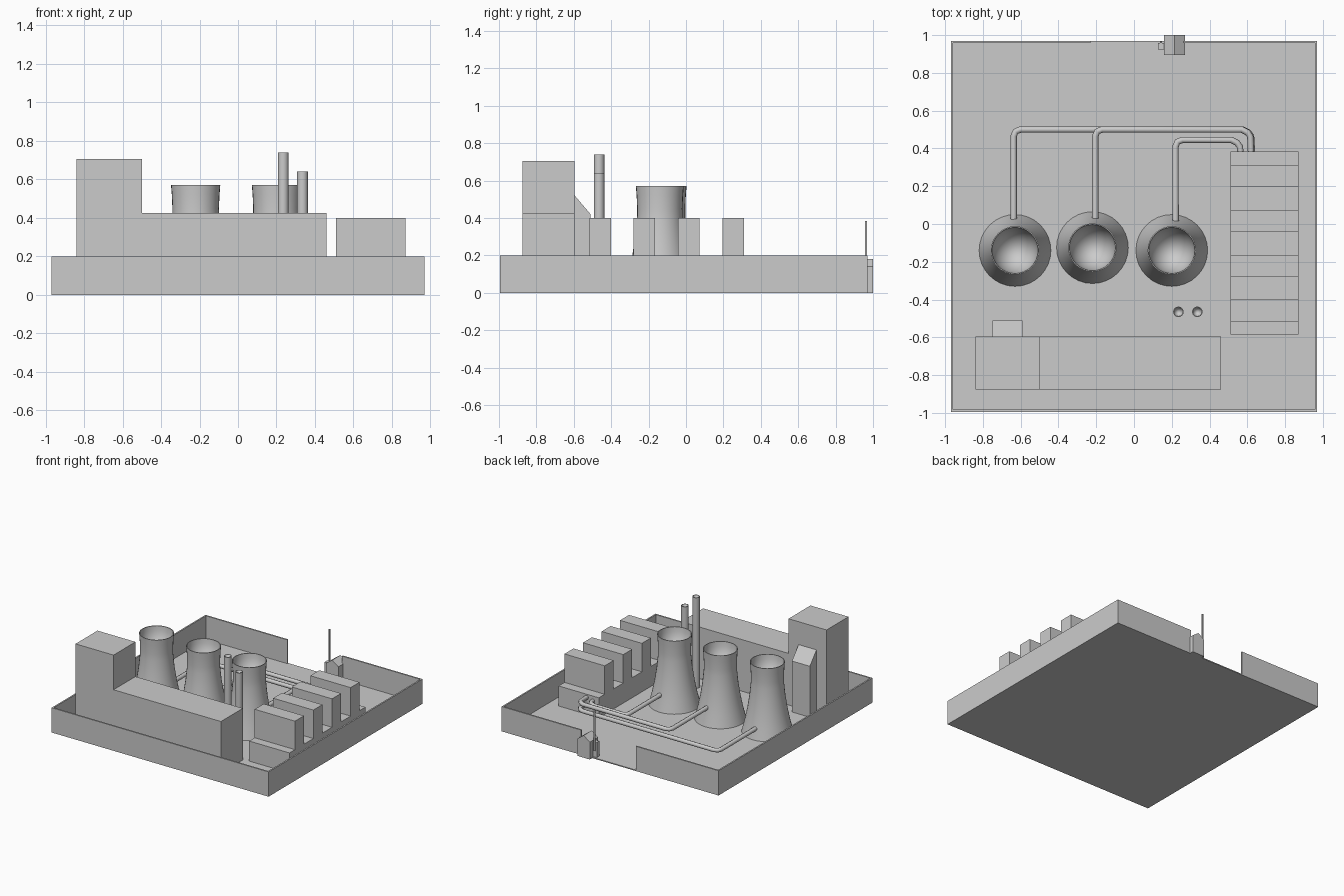
import bpy, bmesh, math

if "Cube" in bpy.data.objects:
    bpy.data.objects.remove(bpy.data.objects["Cube"])


def finish(name, bm, smooth=False):
    bmesh.ops.recalc_face_normals(bm, faces=bm.faces)
    me = bpy.data.meshes.new(name)
    bm.to_mesh(me)
    bm.free()
    ob = bpy.data.objects.new(name, me)
    bpy.context.collection.objects.link(ob)
    if smooth:
        bpy.ops.object.select_all(action='DESELECT')
        bpy.context.view_layer.objects.active = ob
        ob.select_set(True)
        bpy.ops.object.shade_smooth_by_angle(angle=math.radians(50))
    return ob


def prism(name, pts, vec):
    """Extrude a closed polygon of 3D points along vec."""
    bm = bmesh.new()
    f = bm.faces.new([bm.verts.new(p) for p in pts])
    r = bmesh.ops.extrude_face_region(bm, geom=[f])
    bmesh.ops.translate(bm, vec=vec, verts=[v for v in r['geom'] if isinstance(v, bmesh.types.BMVert)])
    return finish(name, bm)


def box(name, x0, x1, y0, y1, z0, z1):
    return prism(name, [(x0, y0, z0), (x1, y0, z0), (x1, y1, z0), (x0, y1, z0)], (0, 0, z1 - z0))


def lathe(name, x, y, profile, n):
    """Spin (radius, height) points about a vertical axis."""
    bm = bmesh.new()
    vs = [bm.verts.new((r, 0, z)) for r, z in profile]
    es = [bm.edges.new(p) for p in zip(vs, vs[1:])]
    bmesh.ops.spin(bm, geom=vs + es, cent=(0, 0, 0), axis=(0, 0, 1), angle=2 * math.pi, steps=n)
    bmesh.ops.remove_doubles(bm, verts=bm.verts, dist=1e-5)
    bmesh.ops.translate(bm, vec=(x, y, 0), verts=bm.verts)
    return finish(name, bm, True)


def pipe(name, pts, r=0.017):
    cu = bpy.data.curves.new(name, 'CURVE')
    cu.dimensions = '3D'
    cu.bevel_depth = r
    cu.bevel_resolution = 2
    cu.use_fill_caps = True
    sp = cu.splines.new('POLY')
    sp.points.add(len(pts) - 1)
    for p, co in zip(sp.points, pts):
        p.co = (*co, 1)
    ob = bpy.data.objects.new(name, cu)
    bpy.context.collection.objects.link(ob)


# Ground slab and perimeter wall with a gateway at the back
W, F, B, T = 0.97, -0.995, 0.97, 0.012
box("ground", -W, W, F, B, 0, 0.008)
box("wall_front", -W, W, F, F + T, 0, 0.2)
for s, n in ((-1, "left"), (1, "right")):
    a, b = sorted((s * W, s * (W - T)))
    box("wall_" + n, a, b, F + T, B - T, 0, 0.2)
box("wall_back_left", -W, -0.23, B - T, B, 0, 0.2)
box("wall_back_right", 0.26, W, B - T, B, 0, 0.2)

# Main hall with tall end block and sloped annex
prism("main_hall", [(-0.84, -0.875, 0), (0.46, -0.875, 0), (0.46, -0.875, 0.425), (-0.5, -0.875, 0.425),
                    (-0.5, -0.875, 0.705), (-0.84, -0.875, 0.705)], (0, 0.28, 0))
prism("annex", [(-0.75, -0.595, 0), (-0.75, -0.51, 0), (-0.75, -0.51, 0.42), (-0.75, -0.595, 0.52)], (0.16, 0, 0))

# Stepped building: low base with four raised bays
side = [(-0.585, 0), (-0.585, 0.17)]
for y in (-0.515, -0.28, -0.042, 0.195):
    side += [(y, 0.17), (y, 0.4), (y + 0.115, 0.4), (y + 0.115, 0.17)]
side += [(0.385, 0.17), (0.385, 0)]
prism("stepped_building", [(0.51, y, z) for y, z in side], (0.36, 0, 0))

# Cooling towers with hollow tops
shell = [(0.192, 0), (0.167, 0.1), (0.147, 0.2), (0.132, 0.3), (0.122, 0.4), (0.121, 0.45), (0.124, 0.52), (0.128, 0.57)]
bowl = [(0.122 * math.cos(a), 0.57 - 0.17 * math.sin(a)) for a in [i * math.pi / 14 for i in range(7)]] + [(0, 0.4)]
towers = [(-0.63, -0.14), (-0.22, -0.125), (0.2, -0.14)]
for i, (x, y) in enumerate(towers):
    lathe(f"cooling_tower_{i + 1}", x, y, shell + bowl, 32)

# Chimneys
for i, (x, h) in enumerate(((0.235, 0.74), (0.335, 0.64))):
    lathe(f"chimney_{i + 1}", x, -0.465, [(0.028, 0), (0.028, h), (0.024, h), (0.016, h - 0.02), (0, h - 0.03)], 16)

# Pipes from each tower to the stepped building
for i, (x, y, xe, z) in enumerate(((-0.637, 0.5, 0.62, 0.09), (-0.205, 0.5, 0.615, 0.145), (0.22, 0.445, 0.56, 0.13))):
    c = 0.035
    pipe(f"pipe_{i + 1}", [(x, -0.02, z), (x, y - c, z), (x + 0.01, y - 0.01, z), (x + c, y, z),
                           (xe - 1.3 * c, y, z), (xe - 0.015, y - 0.015, z), (xe, y - c, z), (xe + 0.005, 0.37, z)])

# Gate hut with gabled roof, barrier post and raised barrier
prism("gate_hut", [(0.16, 0.895, 0), (0.27, 0.895, 0), (0.27, 0.895, 0.14), (0.215, 0.895, 0.18),
                   (0.16, 0.895, 0.14)], (0, 0.105, 0))
box("barrier_post", 0.127, 0.16, 0.925, 0.958, 0, 0.13)
box("barrier_arm", 0.138, 0.148, 0.958, 0.967, 0.06, 0.385)
